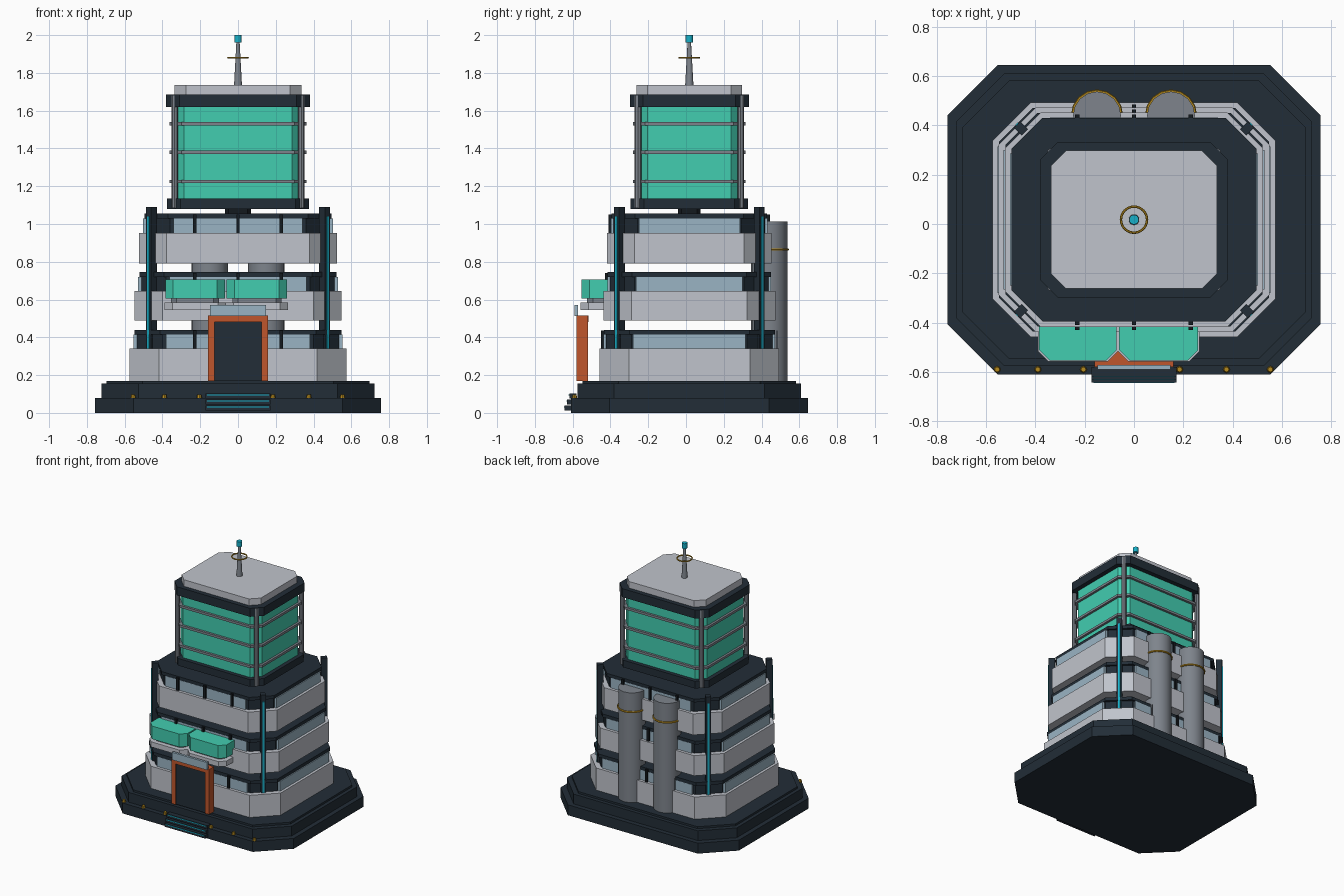
import bpy, bmesh, math
from mathutils import Vector

if "Cube" in bpy.data.objects:
    bpy.data.objects.remove(bpy.data.objects["Cube"])

CY = 0.0175  # the tower's middle in y (steps stick out in front)


def material(name, hexcode):
    lin = lambda c: c / 12.92 if c <= 0.04045 else ((c + 0.055) / 1.055) ** 2.4
    rgb = [lin(int(hexcode[i:i + 2], 16) / 255) for i in (0, 2, 4)]
    m = bpy.data.materials.new(name)
    m.diffuse_color = (*rgb, 1)
    m.use_nodes = True
    m.node_tree.nodes["Principled BSDF"].inputs["Base Color"].default_value = m.diffuse_color
    return m


WHITE = material("pale_panel", "C0C4CC")
DARK = material("dark_navy", "222D37")
BLACK = material("near_black", "14191E")
GLASS = material("blue_glass", "9AB4C4")
TEAL = material("teal_glass", "42CDB0")
GREY = material("mid_grey", "7E848C")
ORANGE = material("orange", "C0562C")
GOLD = material("gold", "B58A1E")
CYAN = material("cyan_glow", "18B0C8")


def finish(name, bm, mat, smooth=False):
    bmesh.ops.recalc_face_normals(bm, faces=bm.faces)
    me = bpy.data.meshes.new(name)
    bm.to_mesh(me)
    bm.free()
    me.materials.append(mat)
    ob = bpy.data.objects.new(name, me)
    bpy.context.collection.objects.link(ob)
    if smooth:
        bpy.context.view_layer.objects.active = ob
        ob.select_set(True)
        bpy.ops.object.shade_smooth_by_angle(angle=math.radians(40))
        ob.select_set(False)
    return ob


def prism(name, pts, z0, z1, mat):
    bm = bmesh.new()
    face = bm.faces.new([bm.verts.new((x, y, z0)) for x, y in pts])
    top = bmesh.ops.extrude_face_region(bm, geom=[face])["geom"]
    for v in top:
        if isinstance(v, bmesh.types.BMVert):
            v.co.z = z1
    return finish(name, bm, mat)


def octagon(name, hx, hy, c, z0, z1, mat):
    """Chamfered rectangle with half sizes hx, hy and corner cut c."""
    pts = [(hx - c, -hy), (hx, c - hy), (hx, hy - c), (hx - c, hy),
           (c - hx, hy), (-hx, hy - c), (-hx, c - hy), (c - hx, -hy)]
    return prism(name, [(x, y + CY) for x, y in pts], z0, z1, mat)


def box(name, x0, x1, y0, y1, z0, z1, mat):
    return prism(name, [(x0, y0), (x1, y0), (x1, y1), (x0, y1)], z0, z1, mat)


def cone(name, x, y, z0, z1, r0, r1, mat, n=16, smooth=False):
    bm = bmesh.new()
    bmesh.ops.create_cone(bm, cap_ends=True, segments=n, radius1=r0, radius2=r1, depth=z1 - z0)
    bmesh.ops.translate(bm, vec=(x, y, (z0 + z1) / 2), verts=bm.verts)
    return finish(name, bm, mat, smooth)


def ring(name, x, y, z, radius, minor, mat, n=24):
    bm = bmesh.new()
    rows = []
    for i in range(n):
        a = 2 * math.pi * i / n
        row = []
        for j in range(6):
            b = 2 * math.pi * j / 6
            r = radius + minor * math.cos(b)
            row.append(bm.verts.new((x + r * math.cos(a), y + r * math.sin(a), z + minor * math.sin(b))))
        rows.append(row)
    for i in range(n):
        for j in range(6):
            p, q = rows[i], rows[(i + 1) % n]
            bm.faces.new((p[j], q[j], q[(j + 1) % 6], p[(j + 1) % 6]))
    return finish(name, bm, mat, True)


# Stepped base
octagon("base_lower", 0.757, 0.6275, 0.205, 0, 0.08, DARK)
octagon("base_middle", 0.722, 0.5925, 0.195, 0.08, 0.155, DARK)
octagon("base_top", 0.695, 0.565, 0.19, 0.155, 0.17, DARK)

# Three floors: pale parapet, dark window body, roof slab, glass and mullions
floors = [(0.17, 0.34, 0.44, 0.574, 0.475, 0.155),
          (0.49, 0.645, 0.745, 0.549, 0.455, 0.150),
          (0.79, 0.952, 1.055, 0.523, 0.435, 0.145)]
for i, (z0, z1, z2, hx, hy, c) in enumerate(floors, 1):
    sx, sy, sc = hx - 0.027, hy - 0.0225, c - 0.02
    octagon(f"floor_{i}_parapet", hx, hy, c, z0, z1, WHITE)
    octagon(f"floor_{i}_window_body", sx - 0.012, sy - 0.012, sc, z1, z2 - 0.02, DARK)
    octagon(f"floor_{i}_roof_slab", sx, sy, sc, z2 - 0.025, z2, DARK)
    gx, gy = sx - sc - 0.03, sy - sc - 0.02
    for s, side in ((-1, "front"), (1, "back")):
        y = CY + s * (sy - 0.008)
        box(f"floor_{i}_{side}_glass", -gx, gx, y - 0.009, y + 0.009, z1, z2 - 0.025, GLASS)
        for x in (-0.23, 0, 0.23):
            y = CY + s * (sy + 0.004)
            box(f"floor_{i}_{side}_mullion", x - 0.009, x + 0.009, y - 0.01, y + 0.01, z1, z2 - 0.005, BLACK)
    for s, side in ((-1, "left"), (1, "right")):
        x = s * (sx - 0.002)
        box(f"floor_{i}_{side}_glass", x - 0.009, x + 0.009, CY - gy, CY + gy, z1, z2 - 0.025, GLASS)

# Corner pillars with glowing strips on the outer faces
for sx in (-1, 1):
    for sy in (-1, 1):
        out = Vector((sx, sy)).normalized()
        side = Vector((-out.y, out.x))
        mid = Vector((sx * 0.458, CY + sy * 0.37))

        def slab(name, centre, half_out, half_side, z0, z1, mat):
            pts = [centre + out * a * half_out + side * b * half_side
                   for a, b in ((-1, -1), (1, -1), (1, 1), (-1, 1))]
            prism(name, [tuple(p) for p in pts], z0, z1, mat)
        slab("corner_pillar", mid, 0.022, 0.018, 0.17, 1.09, DARK)
        slab("pillar_glow_strip", mid + out * 0.023, 0.003, 0.007, 0.2, 1.04, CYAN)

# Upper tower
octagon("tower_neck", 0.07, 0.06, 0.02, 1.05, 1.085, BLACK)
octagon("tower_foot", 0.375, 0.31, 0.07, 1.08, 1.135, DARK)
octagon("tower_glass", 0.345, 0.28, 0.06, 1.13, 1.625, TEAL)
for z in (1.225, 1.38, 1.53):
    octagon("tower_ring_band", 0.362, 0.297, 0.062, z - 0.009, z + 0.009, GREY)
for sx in (-1, 1):
    for sy in (-1, 1):
        cone("tower_corner_post", sx * 0.335, CY + sy * 0.272, 1.085, 1.68, 0.018, 0.018, GREY, 8, True)
octagon("tower_cap", 0.38, 0.315, 0.07, 1.62, 1.685, DARK)
octagon("tower_roof", 0.336, 0.28, 0.06, 1.685, 1.735, WHITE)

# Antenna
cone("antenna_mast", 0, CY, 1.735, 1.965, 0.022, 0.009, GREY, 10, True)
ring("antenna_ring", 0, CY, 1.88, 0.053, 0.005, GOLD)
cone("antenna_tip", 0, CY, 1.96, 2.0, 0.02, 0.02, CYAN, 10, True)

# Rear pipes with gold collars
for x in (-0.15, 0.15):
    cone("rear_pipe", x, 0.44, 0.17, 1.012, 0.097, 0.097, GREY, 16, True)
    ring("pipe_collar", x, 0.44, 0.865, 0.099, 0.007, GOLD, 16)

# Balcony with two teal pods
for name, x0, x1 in (("left", -0.385, -0.07), ("right", -0.06, 0.26)):
    def pod(part, e, cut, z0, z1, mat):
        a, b, y = x0 - e, x1 + e, -0.553 - e
        prism(f"{name}_{part}", [(a + cut, y), (b - cut, y), (b, y + cut), (b, -0.41),
                                 (a, -0.41), (a, y + cut)], z0, z1, mat)
    pod("pod", 0, 0.042, 0.605, 0.705, TEAL)
    pod("balcony_slab", 0.005, 0.042, 0.545, 0.585, WHITE)
    pod("pod_underside", -0.03, 0.03, 0.585, 0.605, GREY)

# Entrance portal
for s in (-1, 1):
    box("door_jamb", *sorted((s * 0.125, s * 0.16)), -0.58, -0.52, 0.17, 0.515, ORANGE)
box("door_lintel", -0.125, 0.125, -0.58, -0.515, 0.482, 0.515, ORANGE)
box("door_panel", -0.125, 0.125, -0.572, -0.525, 0.17, 0.482, DARK)
box("door_sign_plate", -0.148, 0.148, -0.59, -0.572, 0.512, 0.57, GLASS)

# Front steps with glowing edges
for i in range(3):
    z, y = 0.012 + 0.032 * i, -0.642 + 0.012 * i
    box("front_step", -0.173, 0.173, y, -0.58, z, z + 0.026, DARK)
    box("step_glow", -0.165, 0.165, y - 0.003, y + 0.004, z + 0.016, z + 0.022, CYAN)

# Gold lamps along the front edge
for x in (-0.555, -0.39, -0.205, -0.012, 0.185, 0.375, 0.553):
    cone("edge_lamp", x, -0.59, 0.08, 0.098, 0.014, 0.01, GOLD, 8)
